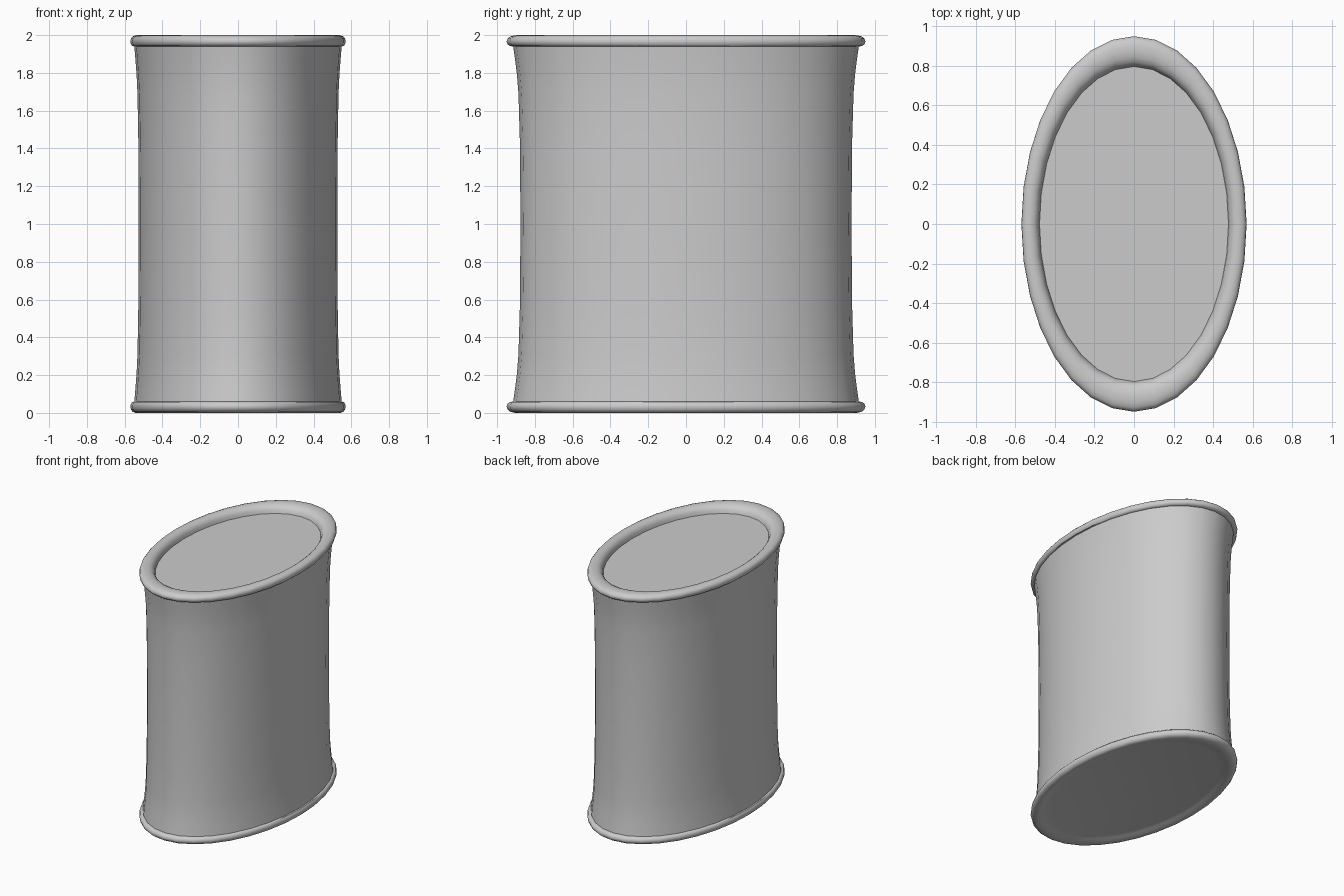
import bpy, bmesh, math

if "Cube" in bpy.data.objects:
    bpy.data.objects.remove(bpy.data.objects["Cube"])

SEGMENTS = 32
SQUASH = 0.6  # oval plan: x radius / y radius


def lathe(name, profile):
    """Spin (radius, z) points around z into an oval solid; radius 0 ends become caps."""
    bm = bmesh.new()
    rings = []
    for r, z in profile:
        ring = []
        for i in range(SEGMENTS):
            a = 2 * math.pi * i / SEGMENTS
            ring.append(bm.verts.new((r * SQUASH * math.cos(a), r * math.sin(a), z)))
        rings.append(ring)
    for low, high in zip(rings, rings[1:]):
        for i in range(SEGMENTS):
            j = (i + 1) % SEGMENTS
            bm.faces.new((low[i], low[j], high[j], high[i]))
    bm.faces.new(rings[0][::-1])
    bm.faces.new(rings[-1])
    bmesh.ops.recalc_face_normals(bm, faces=bm.faces)
    mesh = bpy.data.meshes.new(name)
    bm.to_mesh(mesh)
    bm.free()
    obj = bpy.data.objects.new(name, mesh)
    bpy.context.collection.objects.link(obj)
    bpy.context.view_layer.objects.active = obj
    obj.select_set(True)
    bpy.ops.object.shade_smooth_by_angle(angle=math.radians(40))
    obj.select_set(False)
    return obj


# Rounded bottom rim, softly dished underneath
bottom = [(0.79, 0.02), (0.83, 0.013), (0.87, 0.003), (0.905, 0.0), (0.93, 0.006),
          (0.945, 0.018), (0.95, 0.033), (0.945, 0.048), (0.932, 0.058), (0.915, 0.06)]

# Slightly waisted wall
wall = [(0.905, 0.13), (0.895, 0.21), (0.887, 0.31), (0.88, 0.55), (0.876, 1.0),
        (0.88, 1.45), (0.887, 1.69), (0.895, 1.79), (0.905, 1.87)]

# Rounded top rim and the recessed lid
top = [(0.915, 1.94), (0.932, 1.942), (0.945, 1.952), (0.95, 1.967), (0.945, 1.982),
       (0.93, 1.993), (0.905, 1.999), (0.875, 2.0), (0.845, 1.995), (0.82, 1.983),
       (0.805, 1.965), (0.797, 1.94)]

lathe("oval_can", bottom + wall + top)
